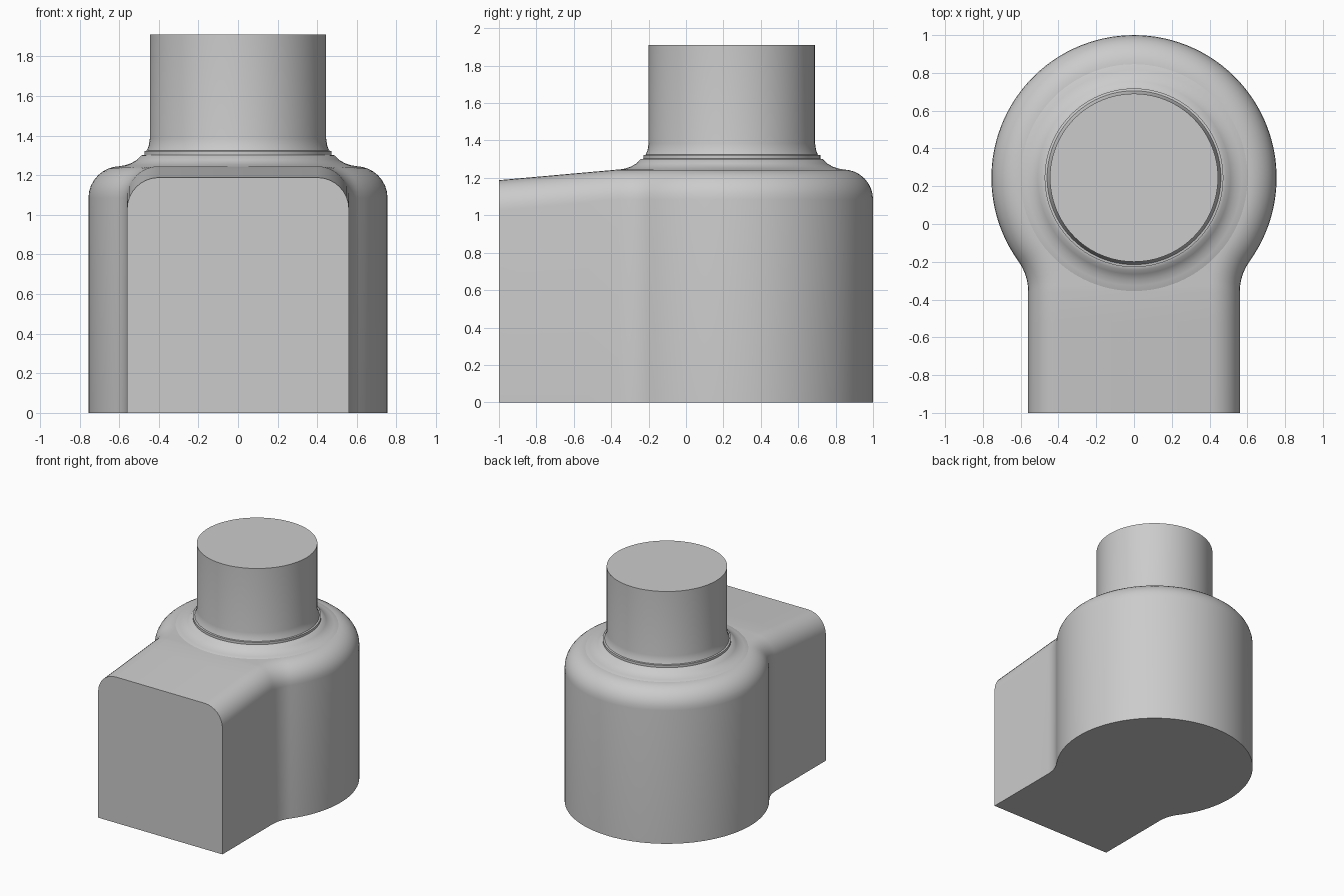
import bpy, bmesh
from math import sin, cos, pi, atan2, radians

if "Cube" in bpy.data.objects:
    bpy.data.objects.remove(bpy.data.objects["Cube"])

CY, R, W, FR, TOP = 0.245, 0.755, 0.56, 0.16, 1.245


def top_z(y):
    # roof is level over the drum and slopes down toward the front
    return TOP - 0.057 * max(0, min(1, (-0.36 - y) / 0.64))


def finish(bm, name):
    bmesh.ops.remove_doubles(bm, verts=bm.verts, dist=1e-5)
    bmesh.ops.dissolve_degenerate(bm, edges=bm.edges, dist=1e-5)
    bmesh.ops.recalc_face_normals(bm, faces=bm.faces)
    me = bpy.data.meshes.new(name)
    bm.to_mesh(me)
    bm.free()
    ob = bpy.data.objects.new(name, me)
    bpy.context.collection.objects.link(ob)
    bpy.ops.object.select_all(action='DESELECT')
    bpy.context.view_layer.objects.active = ob
    ob.select_set(True)
    bpy.ops.object.shade_smooth_by_angle(angle=radians(35))
    return ob


# half outline: straight side, concave blend, round drum (point + normal)
cr = 0.281
cx, cy = W + cr, -0.36
a0 = atan2(cy - CY, cx)
outline = [(W, -1 + 0.64 * i / 4, 1, 0) for i in range(4)]
for i in range(9):
    a = pi + (a0 + pi - pi) * i / 8
    a = pi - (-a0) * i / 8
    outline.append((cx + cr * cos(a), cy + cr * sin(a), -cos(a), -sin(a)))
for i in range(1, 41):
    a = a0 + (pi / 2 - a0) * i / 40
    outline.append((R * cos(a), CY + R * sin(a), cos(a), sin(a)))

# body: walls, rounded shoulder, roof and floor
bm = bmesh.new()
layers = [(0, None)] + [(FR * (1 - cos(k * pi / 16)), FR * (1 - sin(k * pi / 16)))
                        for k in range(9)]
for s in (1, -1):
    rows = []
    for inset, drop in layers:
        row = []
        for x, y, nx, ny in outline:
            px, py = x - nx * inset, y - ny * inset
            z = 0 if drop is None else top_z(py) - drop
            row.append(bm.verts.new((s * px, py, z)))
        rows.append(row)
    mids = [[bm.verts.new((0, v.co.y, v.co.z)) for v in row]
            for row in (rows[0], rows[-1])]
    for a, b in [(mids[0], rows[0]), *zip(rows, rows[1:]), (rows[-1], mids[1])]:
        for i in range(len(outline) - 1):
            bm.faces.new((a[i], a[i + 1], b[i + 1], b[i]))
    # front end panel
    bm.faces.new([mids[0][0]] + [r[0] for r in rows] + [mids[1][0]])
finish(bm, "body")

# neck: turned profile with flared foot, thin collar and plain cap
profile = [(0.62, 1.235), (0.60, 1.245), (0.57, 1.25), (0.54, 1.26), (0.51, 1.277),
           (0.488, 1.30), (0.473, 1.303), (0.473, 1.322), (0.460, 1.324),
           (0.450, 1.35), (0.445, 1.385), (0.445, 1.91)]
bm = bmesh.new()
N = 96
rings = [[bm.verts.new((r * cos(2 * pi * i / N), CY + r * sin(2 * pi * i / N), z))
          for i in range(N)] for r, z in profile]
for a, b in zip(rings, rings[1:]):
    for i in range(N):
        j = (i + 1) % N
        bm.faces.new((a[i], a[j], b[j], b[i]))
bm.faces.new(rings[-1])
finish(bm, "neck")
